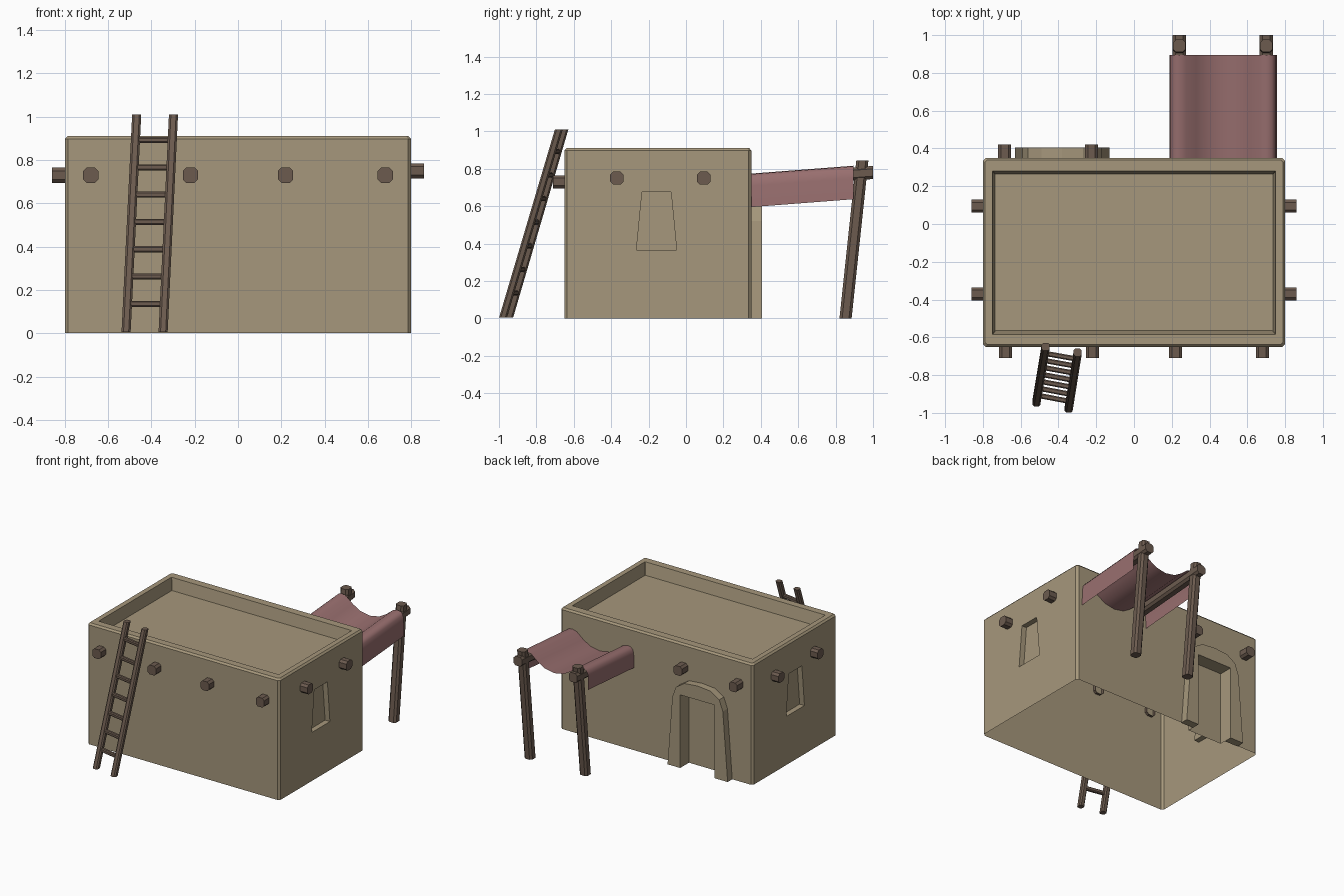
import bpy, bmesh
from mathutils import Vector as V

if "Cube" in bpy.data.objects:
    bpy.data.objects.remove(bpy.data.objects["Cube"])


def material(name, rgb):
    m = bpy.data.materials.new(name)
    m.diffuse_color = (*rgb, 1)
    m.use_nodes = True
    m.node_tree.nodes["Principled BSDF"].inputs["Base Color"].default_value = m.diffuse_color
    return m


CLAY = material("clay", (0.38, 0.31, 0.20))
WOOD = material("wood", (0.15, 0.105, 0.078))
CLOTH = material("cloth", (0.32, 0.16, 0.16))


def loft(name, rings, mat, start=True, end=True, closed=True):
    """Skin a list of point rings, with optional end caps."""
    bm = bmesh.new()
    vs = [[bm.verts.new(p) for p in r] for r in rings]
    n = len(rings[0])
    for a, b in zip(vs, vs[1:]):
        for i in range(n if closed else n - 1):
            j = (i + 1) % n
            bm.faces.new((a[i], a[j], b[j], b[i]))
    if start:
        bm.faces.new(vs[0][::-1])
    if end:
        bm.faces.new(vs[-1])
    bmesh.ops.recalc_face_normals(bm, faces=bm.faces)
    me = bpy.data.meshes.new(name)
    bm.to_mesh(me)
    bm.free()
    me.materials.append(mat)
    ob = bpy.data.objects.new(name, me)
    bpy.context.collection.objects.link(ob)
    return ob


def prism(name, pts, offset, mat):
    return loft(name, [pts, [V(p) + V(offset) for p in pts]], mat)


def bar(name, a, b, w, u, v, start=True):
    """Square timber with chamfered corners; u and v span its section."""
    h, k = w / 2, w * 0.28
    sec = [(-k, -h), (k, -h), (h, -k), (h, k), (k, h), (-k, h), (-h, k), (-h, -k)]
    rings = [[V(c) + V(u) * s + V(v) * t for s, t in sec] for c in (a, b)]
    return loft(name, rings, WOOD, start)


X, Y, Z = (1, 0, 0), (0, 1, 0), (0, 0, 1)


def rect(x, y0, y1, c, z):
    return [(-x + c, y0, z), (x - c, y0, z), (x, y0 + c, z), (x, y1 - c, z),
            (x - c, y1, z), (-x + c, y1, z), (-x, y1 - c, z), (-x, y0 + c, z)]


# House walls with parapet and sunken roof
house = loft("house_walls", [
    rect(0.80, -0.65, 0.35, 0.015, 0),
    rect(0.80, -0.65, 0.35, 0.015, 0.897),
    rect(0.788, -0.638, 0.338, 0.01, 0.91),
    rect(0.75, -0.585, 0.28, 0.002, 0.91),
    rect(0.735, -0.565, 0.264, 0.002, 0.82)], CLAY)

# Window and doorway recesses
cutters = []
for s in (-1, 1):
    win = [(s * 0.76, -0.265, 0.365), (s * 0.76, -0.05, 0.365),
           (s * 0.76, -0.08, 0.675), (s * 0.76, -0.235, 0.675)]
    cutters.append(prism("window_cutter", win, (s * 0.1, 0, 0), CLAY))
D0, D1, DH = -0.52, -0.235, 0.55
door = [(D0, 0.30, -0.1), (D1, 0.30, -0.1), (D1, 0.30, DH), (D0, 0.30, DH)]
cutters.append(prism("door_cutter", door, (0, 0.2, 0), CLAY))
for c in cutters:
    m = house.modifiers.new("cut", "BOOLEAN")
    m.operation, m.object, m.solver = "DIFFERENCE", c, "EXACT"
bpy.context.view_layer.update()
cut = bpy.data.meshes.new_from_object(
    house.evaluated_get(bpy.context.evaluated_depsgraph_get()))
house.modifiers.clear()
house.data = cut
for c in cutters:
    bpy.data.objects.remove(c)

# Open underside
bm = bmesh.new()
bm.from_mesh(cut)
floor = [f for f in bm.faces if all(abs(v.co.z) < 1e-4 for v in f.verts)]
bmesh.ops.delete(bm, geom=floor, context="FACES")
bm.to_mesh(cut)
bm.free()

# Arched door surround
arch = [(-0.63, 0), (-0.59, 0.52), (-0.56, 0.60), (-0.49, 0.645), (-0.38, 0.655),
        (-0.27, 0.645), (-0.20, 0.60), (-0.17, 0.52), (-0.13, 0),
        (D1, 0), (D1, DH), (D0, DH), (D0, 0)]
prism("door_surround", [(x, 0.345, z) for x, z in arch], (0, 0.06, 0), CLAY)

# Roof beam ends
for x in (-0.68, -0.22, 0.22, 0.68):
    bar("front_beam", (x, -0.63, 0.73), (x, -0.71, 0.73), 0.07, X, Z, False)
for x in (-0.685, -0.225):
    bar("back_beam", (x, 0.33, 0.735), (x, 0.42, 0.735), 0.07, X, Z, False)
for s, z in ((-1, 0.73), (1, 0.75)):
    for y in (-0.37, 0.095):
        bar("side_beam", (s * 0.78, y, z), (s * 0.86, y, z), 0.07, Y, Z, False)

# Ladder
LB, LT = V((-0.517, -0.945, 0.005)), V((-0.468, -0.65, 1.01))
RB, RT = V((-0.346, -0.978, 0.005)), V((-0.298, -0.68, 1.01))
for a, b in ((LB, LT), (RB, RT)):
    bar("ladder_rail", a, b, 0.042, X, Y)
for i in range(7):
    t = 0.13 + i * 0.1255
    bar("ladder_rung", LB.lerp(LT, t), RB.lerp(RT, t), 0.028, Y, Z)

# Awning posts and poles
for x in (0.24, 0.70):
    bar("awning_post", (x, 0.853, 0), (x, 0.943, 0.845), 0.065, X, Y)
    bar("awning_pole", (x, 0.34, 0.73), (x, 1.0, 0.78), 0.07, X, Z)

# Draped awning cloth
drape = [(0.188, -0.11), (0.19, 0), (0.198, 0.025), (0.215, 0.04), (0.24, 0.044),
         (0.275, 0.035), (0.33, -0.01), (0.39, -0.045), (0.47, -0.06),
         (0.55, -0.045), (0.61, -0.01), (0.665, 0.035), (0.70, 0.044),
         (0.73, 0.04), (0.747, 0.02), (0.752, -0.02), (0.756, -0.135)]
cloth = loft("awning_cloth", [[(x, y, z + d) for x, d in drape]
                              for y, z in ((0.35, 0.73), (0.895, 0.772))],
             CLOTH, False, False, False)
bpy.context.view_layer.objects.active = cloth
cloth.select_set(True)
bpy.ops.object.shade_smooth_by_angle(angle=1.0)
